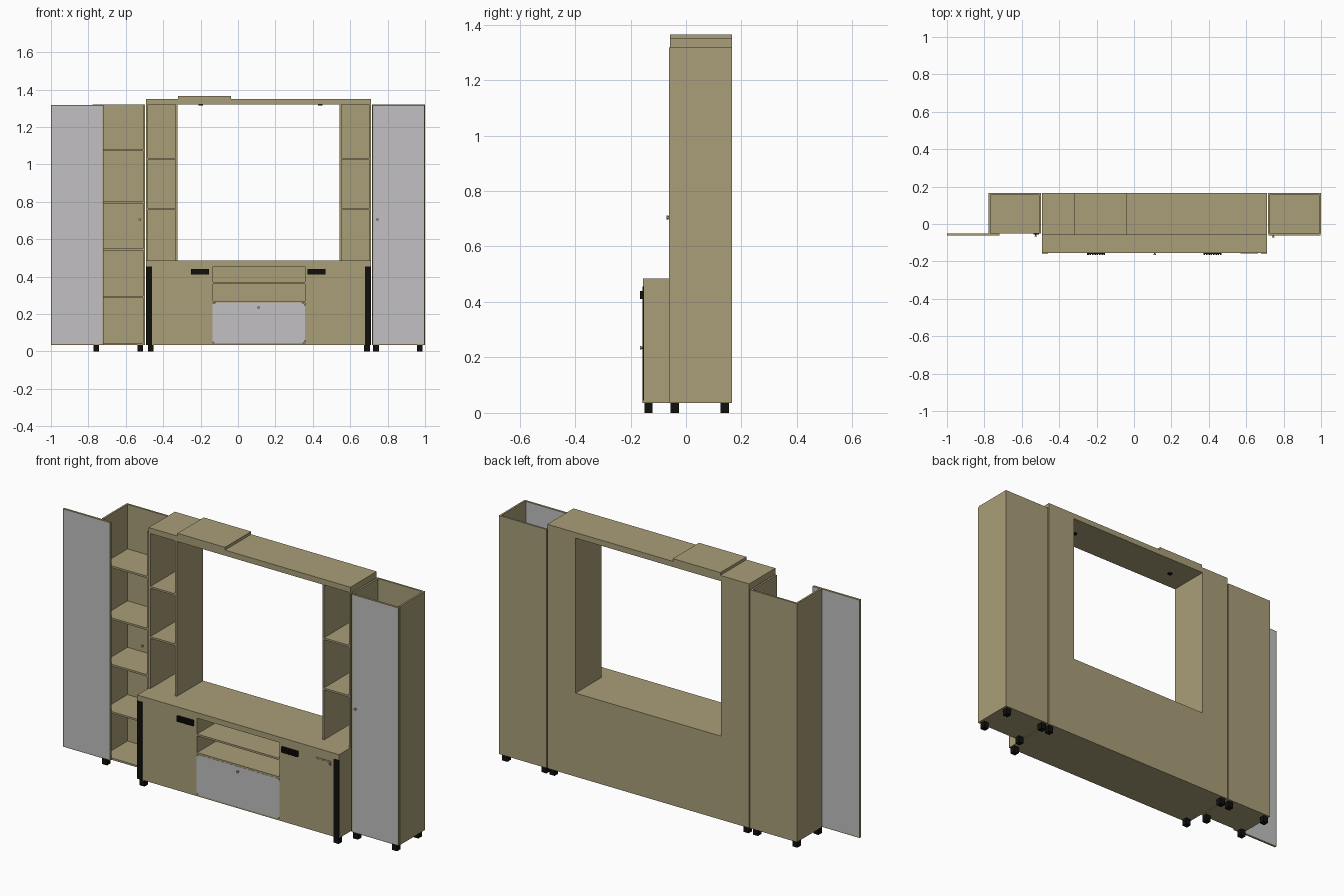
import bpy, bmesh, math

cube = bpy.data.objects.get("Cube")
if cube:
    bpy.data.objects.remove(cube, do_unlink=True)


def material(name, rgb):
    m = bpy.data.materials.new(name)
    m.use_nodes = True
    m.diffuse_color = (*rgb, 1)
    bsdf = next(n for n in m.node_tree.nodes if n.type == 'BSDF_PRINCIPLED')
    bsdf.inputs["Base Color"].default_value = (*rgb, 1)
    bsdf.inputs["Roughness"].default_value = 0.7
    return m


WOOD = material("beige wood", (0.40, 0.345, 0.19))
GREY = material("light grey panel", (0.54, 0.53, 0.54))
BLACK = material("black", (0.005, 0.005, 0.004))


def box(name, x, y, z, mat=WOOD):
    """Box from (min, max) pairs on each axis."""
    bm = bmesh.new()
    bmesh.ops.create_cube(bm, size=1)
    for v in bm.verts:
        for i, (lo, hi) in enumerate((x, y, z)):
            v.co[i] = lo if v.co[i] < 0 else hi
    me = bpy.data.meshes.new(name)
    bm.to_mesh(me)
    bm.free()
    me.materials.append(mat)
    ob = bpy.data.objects.new(name, me)
    bpy.context.collection.objects.link(ob)
    return ob


def cylinder(name, r, depth, loc, rot, mat):
    bpy.ops.mesh.primitive_cylinder_add(vertices=16, radius=r, depth=depth, location=loc, rotation=rot)
    ob = bpy.context.object
    ob.name = name
    ob.data.materials.append(mat)
    bpy.ops.object.shade_smooth_by_angle()


def knob(name, x, y, z):
    facing = (math.pi / 2, 0, 0)
    cylinder(name + "_stem", 0.004, 0.006, (x, y - 0.003, z), facing, WOOD)
    cylinder(name, 0.007, 0.004, (x, y - 0.008, z), facing, WOOD)


def panel_door(name, x, y, z):
    """Wood slab with grey front and back faces inside a thin wood rim."""
    ob = box(name, x, y, z)
    ob.data.materials.append(GREY)
    bm = bmesh.new()
    bm.from_mesh(ob.data)
    bm.normal_update()
    faces = [f for f in bm.faces if abs(f.normal.y) > 0.9]
    bmesh.ops.inset_individual(bm, faces=faces, thickness=0.006)
    for f in faces:
        f.material_index = 1
    bm.to_mesh(ob.data)
    bm.free()


T = 0.01          # board thickness
BACK = 0.165
BASE = 0.035      # underside of the carcasses
TOP = 1.32


def carcass(name, x, y, z, shelves):
    """Open-fronted, open-topped case: two sides, back and shelves."""
    inner = (x[0] + T, x[1] - T)
    box(name + "_right_side", (x[0], x[0] + T), y, z)
    box(name + "_left_side", (x[1] - T, x[1]), y, z)
    box(name + "_back", inner, (y[1] - T, y[1]), z)
    for i, s in enumerate(shelves):
        box(f"{name}_shelf_{i}", inner, (y[0], y[1] - T), (s - T, s))


# Tall cabinets at both ends, one with its door moved aside
tall_shelves = (BASE + T, 0.295, 0.55, 0.80, 1.08)
for name, x, door in (("right_cabinet", (-0.777, -0.497), (-1.0, -0.72)),
                      ("left_cabinet", (0.716, 1.0), (0.72, 0.998))):
    carcass(name, x, (-0.05, BACK), (BASE, TOP), tall_shelves)
    panel_door(name + "_door", door, (-0.061, -0.05), (BASE, 1.317))
knob("right_cabinet_knob", -0.525, -0.057, 0.705)
knob("left_cabinet_knob", 0.745, -0.061, 0.705)

# Media bench
BX = (-0.492, 0.711)
FRONT = -0.155
inside = (BX[0] + T, BX[1] - T)
SLAB = 0.455
box("bench_top", BX, (FRONT, BACK), (SLAB, 0.485))
box("bench_bottom", BX, (FRONT, BACK), (BASE, BASE + T))
box("bench_back", inside, (BACK - T, BACK), (BASE + T, SLAB))
for name, x in (("right", (BX[0], BX[0] + T)), ("left", (BX[1] - T, BX[1]))):
    box(f"bench_{name}_side", x, (FRONT + 0.003, BACK), (BASE + T, SLAB))
niche = (-0.145, 0.357)
for name, x in (("right", (niche[0], niche[0] + T)), ("left", (niche[1], niche[1] + T))):
    box(f"bench_{name}_divider", x, (FRONT, BACK - T), (BASE + T, SLAB))
for i, z in enumerate((0.27, 0.37)):
    box(f"niche_shelf_{i}", (niche[0] + T, niche[1]), (FRONT, BACK - T), (z - T, z))

# Bench doors and black corner strips
strip = 0.031
box("bench_right_door", (BX[0] + strip, niche[0]), (FRONT, FRONT + T), (BASE + T, SLAB))
box("bench_left_door", (niche[1] + T, BX[1] - strip), (FRONT, FRONT + T), (BASE + T, SLAB))
for name, x in (("right", (BX[0], BX[0] + strip)), ("left", (BX[1] - strip, BX[1]))):
    box(f"{name}_corner_strip", x, (FRONT - 0.002, FRONT + 0.003), (BASE, SLAB), BLACK)
box("small_plate", (0.57, 0.662), (FRONT - 0.003, FRONT), (0.41, 0.436))
box("small_plate_inner", (0.577, 0.655), (FRONT - 0.004, FRONT), (0.416, 0.43))

# Rounded drawer front
drawer = box("drawer_front", (-0.137, 0.357), (FRONT - 0.001, FRONT + T), (0.044, 0.26), GREY)
bm = bmesh.new()
bm.from_mesh(drawer.data)
edges = [e for e in bm.edges if abs(e.verts[0].co.y - e.verts[1].co.y) > 0.001]
bmesh.ops.bevel(bm, geom=edges, offset=0.016, segments=5, profile=0.5, affect='EDGES')
bm.to_mesh(drawer.data)
bm.free()
knob("drawer_knob", 0.11, FRONT, 0.235)

# Ribbed black door handles
for name, x in (("right", -0.25), ("left", 0.372)):
    box(f"{name}_handle", (x, x + 0.096), (FRONT - 0.005, FRONT), (0.41, 0.44), BLACK)
    for i in range(8):
        a = x + i * 0.0125
        box(f"{name}_handle_rib_{i}", (a, a + 0.0085), (FRONT - 0.01, FRONT - 0.005), (0.41, 0.44), BLACK)

# Shelf towers, bridge and raised lid
TY = (-0.058, BACK)
carcass("right_tower", (BX[0], -0.324), TY, (0.485, TOP), (0.765, 1.035))
carcass("left_tower", (0.543, BX[1]), TY, (0.485, TOP), (0.765, 1.035))
box("bridge", BX, TY, (TOP, 1.35))
box("bridge_lid", (-0.32, -0.037), TY, (1.35, 1.365))
for i, x in enumerate((-0.2, 0.44)):
    cylinder(f"bridge_spot_{i}", 0.012, 0.005, (x, 0.05, TOP - 0.002), (0, 0, 0), BLACK)

# Feet
feet = [(x, y) for x in (-0.757, -0.522, 0.738, 0.972) for y in (-0.04, 0.14)]
feet += [(x, y) for x in (-0.467, 0.69) for y in (-0.135, 0.14)]
for i, (x, y) in enumerate(feet):
    box(f"foot_{i}", (x - 0.015, x + 0.015), (y - 0.015, y + 0.015), (0, BASE), BLACK)
